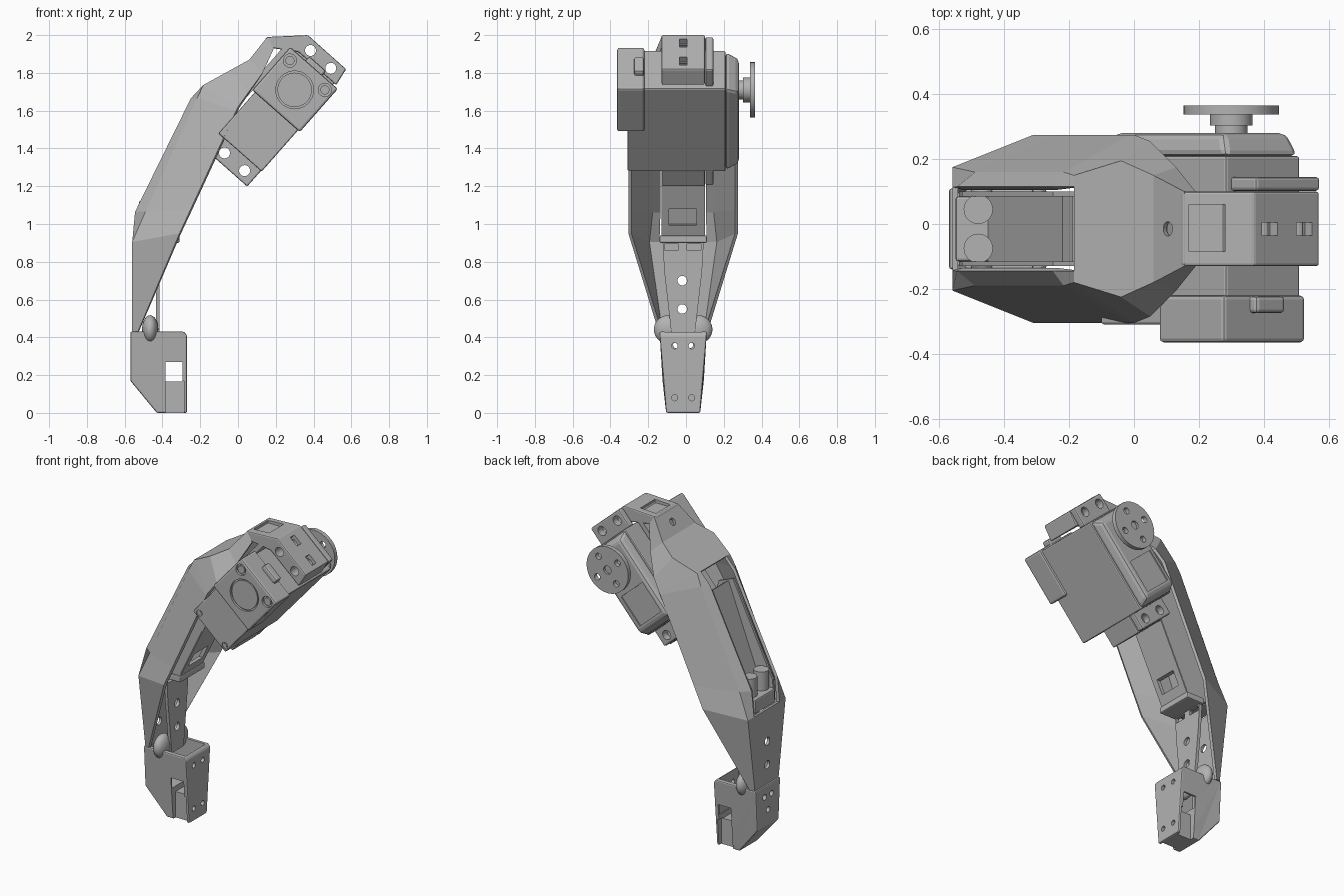
import bpy, bmesh, math
from mathutils import Vector

cube = bpy.data.objects.get("Cube")
if cube:
    bpy.data.objects.remove(cube, do_unlink=True)

grey = bpy.data.materials.new("plain grey")
grey.use_nodes = True
grey.diffuse_color = (0.45, 0.45, 0.45, 1)
grey.node_tree.nodes["Principled BSDF"].inputs["Base Color"].default_value = (0.45, 0.45, 0.45, 1)

MID = -0.015          # y of the symmetry plane
HUB = (0.30, 1.71)    # output axis in x, z
A = math.radians(48.6)


def sv(u, v):
    """Motor frame (u along the motor, v across it) to x, z."""
    return (HUB[0] + u * math.cos(A) + v * math.sin(A), HUB[1] + u * math.sin(A) - v * math.cos(A))


def rect(u0, u1, v0, v1):
    return [sv(u0, v0), sv(u0, v1), sv(u1, v1), sv(u1, v0)]


def box2(x0, x1, z0, z1):
    return [(x0, z0), (x1, z0), (x1, z1), (x0, z1)]


def make(name, verts, faces, recalc=True):
    bm = bmesh.new()
    vs = [bm.verts.new(v) for v in verts]
    for f in faces:
        bm.faces.new([vs[i] for i in f])
    if recalc:
        bmesh.ops.recalc_face_normals(bm, faces=bm.faces)
    me = bpy.data.meshes.new(name)
    bm.to_mesh(me)
    bm.free()
    me.materials.append(grey)
    ob = bpy.data.objects.new(name, me)
    bpy.context.scene.collection.objects.link(ob)
    return ob


def prism(name, pts, y0, y1, bevel=0, taper=1, half=None):
    """Extrude an x, z outline along y; half(z) gives a varying half width."""
    n = len(pts)
    cx, cz = sum(p[0] for p in pts) / n, sum(p[1] for p in pts) / n
    far = [(cx + (x - cx) * taper, cz + (z - cz) * taper) for x, z in pts]
    if half:
        verts = [(x, MID - half(z), z) for x, z in pts] + [(x, MID + half(z), z) for x, z in pts]
    else:
        verts = [(x, y0, z) for x, z in pts] + [(x, y1, z) for x, z in far]
    faces = [list(range(n)), list(range(n, 2 * n))]
    faces += [[i, (i + 1) % n, n + (i + 1) % n, n + i] for i in range(n)]
    ob = make(name, verts, faces)
    if bevel:
        m = ob.modifiers.new("bevel", "BEVEL")
        m.width, m.segments, m.limit_method = bevel, 2, "ANGLE"
    return ob


def rod(name, a, b, r, sides=32):
    """Cylinder between two points."""
    a, b = Vector(a), Vector(b)
    rot = (b - a).to_track_quat("Z", "Y")
    ring = [Vector((r * math.cos(t), r * math.sin(t), 0)) for t in
            (2 * math.pi * i / sides for i in range(sides))]
    verts = [a + rot @ p for p in ring] + [b + rot @ p for p in ring]
    faces = [list(range(sides)), list(range(sides, 2 * sides))]
    faces += [[i, (i + 1) % sides, sides + (i + 1) % sides, sides + i] for i in range(sides)]
    ob = make(name, verts, faces)
    for p in ob.data.polygons:
        p.use_smooth = len(p.vertices) == 4
    return ob


def rod_y(name, xz, y0, y1, r):
    return rod(name, (xz[0], y0, xz[1]), (xz[0], y1, xz[1]), r)


def cut(ob, *cutters):
    for c in cutters:
        m = ob.modifiers.new("cut", "BOOLEAN")
        m.operation, m.solver, m.object = "DIFFERENCE", "EXACT", c
        c.hide_render = True
        c.hide_set(True)


# Shin shell: stations of front, back and slot-lip points, each (x, z, half width)
stations = [
    ((-.53, .43, .13), (-.56, .43, .12), (-.56, .43, .07)),
    ((-.31, .95, .29), (-.56, .905, .19), (-.56, .905, .128)),
    ((-.25, 1.08, .29), (-.49, 1.065, .175), (-.545, 1.065, .13)),
    ((-.01, 1.60, .29), (-.217, 1.665, .175), (-.25, 1.665, .13)),
    ((.0, 1.62, .29), (-.185, 1.735, .165), (-.185, 1.735, .13)),
    ((.05, 1.69, .27), (-.04, 1.815, .21), (-.04, 1.815, .13)),
    ((.13, 1.80, .19), (.06, 1.87, .165), (.06, 1.87, .10)),
    ((.19, 1.93, .115), (.155, 1.99, .115), (.155, 1.99, .08)),
]
verts, faces = [], []
for f, b, s in stations:
    verts += [(x, MID - w, z) for x, z, w in (f, b, s)]
    verts += [(x, MID + w, z) for x, z, w in (s, b, f)]
for k in range(len(stations) - 1):
    for j in range(5):
        if j == 2 and 1 <= k <= 3:
            continue          # open slot along the back
        a, c = 6 * k + j, 6 * k + 6 + j
        faces.append([a, c, c + 1, a + 1])
shell = make("shin_shell", verts, faces, recalc=False)
sol = shell.modifiers.new("wall", "SOLIDIFY")
sol.thickness, sol.offset = 0.018, -1
cut(shell, rod("shell_hole_cutter", (.05, MID, 2.0), (.16, MID, 1.85), .022),
    *[rod("strut_hole_cutter", (-.7, -.02, z), (-.5, -.02, z), .025) for z in (.55, .70)])

# Lower strut plate with two holes and two small slots
strut = make("strut_plate",
             [(x, MID + sy * w, z) for x in (-.435, -.415) for z, w in ((.40, .06), (.75, .10), (.93, .11))
              for sy in (-1, 1)],
             [(0, 1, 3, 2), (2, 3, 5, 4), (6, 7, 9, 8), (8, 9, 11, 10), (0, 1, 7, 6), (4, 5, 11, 10),
              (0, 2, 8, 6), (2, 4, 10, 8), (1, 3, 9, 7), (3, 5, 11, 9)])
cut(strut, *[rod("plate_hole_cutter", (-.5, -.02, z), (-.3, -.02, z), .025) for z in (.55, .70)],
    *[prism("plate_slot_cutter", box2(-.5, -.3, .862, .895), y, y + .075) for y in (-.115, .005)])

# Inner channel: cheeks, front plate with a window, floor, ledge and pegs
cheek = [(-.42, .92), (-.33, .92), (-.10, 1.40), (-.15, 1.58), (-.25, 1.62), (-.53, 1.05), (-.54, .92)]
for side, y in (("left", .085), ("right", -.13)):
    prism("channel_cheek_" + side, cheek, y, y + .015)
front = prism("channel_front", [(-.35, .92), (-.325, .92), (-.095, 1.40), (-.12, 1.41)], -.128, .098)
cut(front, prism("window_cutter", box2(-.4, -.2, .995, 1.08), -.09, .055))
prism("channel_floor", [(-.45, 1.0), (-.42, 1.0), (-.19, 1.58), (-.22, 1.60)], -.115, .085)
prism("channel_ledge", box2(-.55, -.42, .91, 1.0), -.115, .085, .008)
prism("channel_foot", box2(-.44, -.31, .90, .94), -.14, .11, .008)
for side, y in (("left", .045), ("right", -.075)):
    rod("peg_" + side, (-.48, y, .95), (-.48, y, 1.12), .045)

# Foot: tapered hollow box with a window, side recesses and screw holes
def foot_half(z):
    return .09 + .035 * min(z / .3, 1)


foot = prism("foot", [(-.43, 0), (-.27, 0), (-.27, .41), (-.285, .43), (-.57, .43), (-.57, .17)],
             0, 0, .008, half=foot_half)
cut(foot, prism("foot_hollow_cutter", [(-.54, .20), (-.29, .20), (-.29, .5), (-.54, .5)], -.115, .085),
    prism("foot_window_cutter", box2(-.385, -.295, .165, .27), -.3, .3),
    *[prism("foot_recess_cutter", box2(-.385, -.285, -.02, .17), y, y + .2) for y in (-.28, .05)],
    *[rod("foot_hole_cutter", (-.35, y, z), (-.2, y, z), .016)
      for y, z in ((-.06, .355), (.03, .355), (-.06, .08), (.03, .08))],
    *[rod("foot_back_cutter", (-.65, y, z), (-.5, y, z), .018) for y, z in ((-.05, .36), (.02, .36), (MID, .27))])

# Ankle pads
for side, y in (("left", .065), ("right", -.095)):
    bm = bmesh.new()
    bmesh.ops.create_uvsphere(bm, u_segments=32, v_segments=16, radius=1)
    me = bpy.data.meshes.new("ankle_pad")
    bm.to_mesh(me)
    bm.free()
    me.materials.append(grey)
    me.shade_smooth()
    pad = bpy.data.objects.new("ankle_pad_" + side, me)
    pad.location, pad.scale = (-.465, y, .442), (.043, .075, .075)
    bpy.context.scene.collection.objects.link(pad)

# Motor body and gear housing
body = prism("motor_body", rect(-.44, -.14, -.15, .155), -.31, .21, .008)
prism("motor_upper_body", rect(-.16, .145, -.15, .155), -.23, .21, .008)
gear = prism("gear_housing", rect(-.44, .145, -.15, .155), .209, .28, .02, .88)
cut(gear, prism("gear_panel_cutter", rect(-.37, -.17, -.10, .10), .272, .3))
cut(body, *[rod_y("body_screw_cutter", sv(-.41, v), -.33, -.303, .02) for v in (-.115, .125)])
for v in (-.115, .125):
    rod_y("body_screw", sv(-.41, v), -.307, -.30, .013)

# Motor cap with round cover, screws and connector
cap = prism("motor_cap", rect(-.15, .155, -.168, .168), -.365, -.22, .012)
cut(cap, rod_y("cover_cutter", HUB, -.4, -.352, .1),
    *[rod_y("cap_screw_cutter", p, -.4, -.350, .035) for p in ((.275, 1.865), (.46, 1.71))])
rod_y("cap_cover", HUB, -.362, -.34, .091)
for p in ((.275, 1.865), (.46, 1.71)):
    rod_y("cap_screw", p, -.362, -.34, .024)
prism("connector", rect(.14, .185, -.06, .06), -.275, -.222, .012)

# Output horn
rod_y("horn_shaft", HUB, .26, .31, .05)
rod_y("horn_collar", HUB, .303, .34, .066)
horn = rod_y("horn_disc", HUB, .338, .365, .147)
cut(horn, rod_y("horn_centre_cutter", HUB, .35, .4, .026),
    *[rod_y("horn_hole_cutter", sv(.095 * math.cos(t), .095 * math.sin(t)), .3, .4, .02)
      for t in (math.pi / 2 * i for i in range(4))])

# Motor bracket: back plate, end blocks and mounting ears, holed together
prism("bracket_back", rect(-.54, .2, -.195, -.165), -.13, .10)
top = prism("bracket_top", [(.15, 1.99), (.37, 2.0), (.572, 1.82), (.52, 1.735), (.32, 1.91), (.19, 1.93),
                            (.10, 1.87)], -.13, .10, .008)
low = prism("bracket_bottom", rect(-.55, -.435, -.13, .15), -.13, .10, .008)
ears = [prism("motor_ear_top", rect(.14, .262, -.13, .135), .102, .145, .01),
        prism("motor_ear_bottom", rect(-.545, -.43, -.13, .15), .102, .145, .01)]
for parts, u, vs in (((top, ears[0]), .212, (-.075, .068)), ((low, ears[1]), -.496, (-.058, .084))):
    for part in parts:
        cut(part, *[rod_y("mount_hole_cutter", sv(u, v), -.3, .3, .029) for v in vs])
cut(top, *[prism("top_slot_cutter", rect(.23, .3, v - .032, v + .032), MID - .02, MID + .02)
           for v in (-.075, .068)],
    prism("top_recess_cutter", box2(.17, .28, 1.975, 2.1), -.085, .06))
